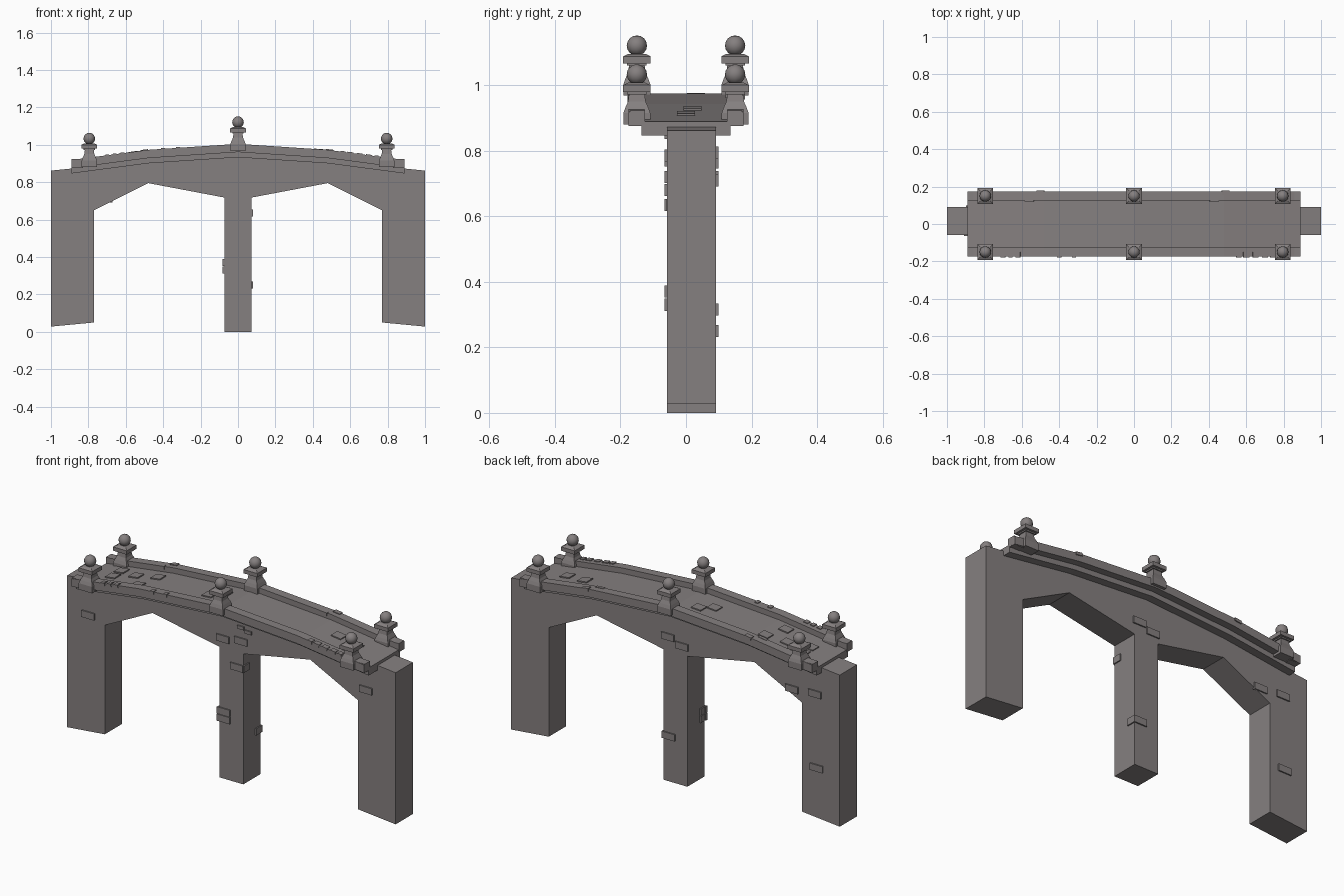
import bpy, bmesh, math, random
from mathutils import Matrix, Vector

if "Cube" in bpy.data.objects:
    bpy.data.objects.remove(bpy.data.objects["Cube"])

random.seed(4)
stone = bpy.data.materials.new("grey stone")
stone.diffuse_color = (0.235, 0.215, 0.215, 1)
stone.use_nodes = True
stone.node_tree.nodes["Principled BSDF"].inputs["Base Color"].default_value = stone.diffuse_color


def finish(bm, name):
    bmesh.ops.recalc_face_normals(bm, faces=bm.faces)
    me = bpy.data.meshes.new(name)
    bm.to_mesh(me)
    bm.free()
    me.materials.append(stone)
    ob = bpy.data.objects.new(name, me)
    bpy.context.collection.objects.link(ob)
    return ob


def prism(name, half, y0, y1):
    """Extrude a left-right mirrored x-z outline from y0 to y1."""
    pts = half + [(-x, z) for x, z in reversed(half) if abs(x) > 1e-6]
    bm = bmesh.new()
    f = bm.faces.new([bm.verts.new((x, y0, z)) for x, z in pts])
    r = bmesh.ops.extrude_face_region(bm, geom=[f])
    verts = [g for g in r["geom"] if isinstance(g, bmesh.types.BMVert)]
    bmesh.ops.translate(bm, verts=verts, vec=(0, y1 - y0, 0))
    return finish(bm, name)


def box(bm, c, s, tilt=0.0):
    m = Matrix.Translation(c) @ Matrix.Rotation(tilt, 4, 'Y') @ Matrix.Diagonal((*s, 1))
    bmesh.ops.create_cube(bm, size=1, matrix=m)


def deck_z(x):
    """Height of the deck surface: two slopes each side of the crown."""
    a = abs(x)
    return 0.975 - 0.067 * a if a < 0.48 else 0.943 - 0.132 * (a - 0.48)


def slope(x):
    return math.copysign(math.atan(0.067 if abs(x) < 0.48 else 0.132), x)


def band(name, lo, hi, y0, y1):
    xs = [0, 0.48, 0.89]
    prism(name, [(x, deck_z(x) + hi) for x in xs] +
          [(x, deck_z(x) + lo) for x in reversed(xs)], y0, y1)


# Arched wall with three piers
Y0, Y1 = -0.058, 0.092
prism("arched_wall", [(0, 0.95), (0.48, 0.92), (0.88, 0.874), (1, 0.862), (1, 0.028),
                      (0.77, 0.05), (0.77, 0.65), (0.48, 0.795), (0.073, 0.718),
                      (0.073, 0)], Y0, Y1)

# Deck slab and parapets
band("deck_slab", -0.042, 0, -0.136, 0.136)
band("front_parapet", -0.014, 0.03, -0.175, -0.126)
band("back_parapet", -0.014, 0.03, 0.126, 0.175)

# Pillars with flared base, square cap and ball
rings = [(0.041, 0), (0.041, 0.035), (0.035, 0.052), (0.027, 0.07), (0.024, 0.092),
         (0.03, 0.092), (0.03, 0.099), (0.042, 0.099), (0.042, 0.12), (0.026, 0.128)]
for side, sy in (("front", -0.15), ("back", 0.15)):
    for place, px, pz in (("left", -0.795, 0.88), ("middle", 0, 0.968), ("right", 0.795, 0.88)):
        bm = bmesh.new()
        prev = None
        for h, z in rings:
            loop = [bm.verts.new((px + a * h, sy + b * h, pz + z))
                    for a, b in ((-1, -1), (1, -1), (1, 1), (-1, 1))]
            if prev:
                for i in range(4):
                    bm.faces.new((prev[i], prev[(i + 1) % 4], loop[(i + 1) % 4], loop[i]))
            else:
                bm.faces.new(loop[::-1])
            prev = loop
        bm.faces.new(prev)
        finish(bm, f"{side}_{place}_pillar")
        bm = bmesh.new()
        bmesh.ops.create_uvsphere(bm, u_segments=12, v_segments=8, radius=0.031,
                                  matrix=Matrix.Translation((px, sy, pz + 0.153)))
        for f in bm.faces:
            f.smooth = True
        finish(bm, f"{side}_{place}_ball")

# End blocks on the parapets
bm = bmesh.new()
for sx in (-1, 1):
    for sy in (-1, 1):
        box(bm, (sx * 0.86, sy * 0.148, 0.9), (0.062, 0.046, 0.046))
finish(bm, "parapet_end_blocks")

# Raised bricks on the wall faces
bm = bmesh.new()
for x, z in ((-0.87, 0.68), (0.82, 0.72), (-0.05, 0.77), (0.06, 0.785), (0.06, 0.86),
             (0.105, 0.845), (0.035, 0.635), (-0.045, 0.37), (-0.045, 0.33)):
    w = 0.04 if z > 0.84 else 0.078
    box(bm, (x, Y0, z), (w, 0.014, 0.018 if z > 0.84 else 0.037))
for x, z in ((0.045, 0.795), (-0.04, 0.765), (-0.71, 0.71), (-0.85, 0.72),
             (-0.86, 0.315), (0.04, 0.25)):
    box(bm, (x, Y1, z), (0.078, 0.014, 0.037))
for x, y, z in ((-0.073, -0.04, 0.37), (-0.073, -0.04, 0.33), (0.073, -0.035, 0.635),
                (0.073, 0.07, 0.25)):
    box(bm, (x, y, z), (0.014, 0.05, 0.037))
finish(bm, "wall_bricks")

# Loose paving stones on the deck
bm = bmesh.new()
for x, y in ((-0.75, 0.06), (-0.75, -0.015), (-0.64, 0.03), (-0.56, -0.07), (-0.1, 0.03),
             (-0.16, -0.02), (-0.52, 0.05), (0.6, 0.02), (0.72, 0.0)):
    box(bm, (x, y, deck_z(x)), (0.058, 0.055, 0.012), slope(x))
finish(bm, "paving_stones")

# Chipped stones along the parapet edges
bm = bmesh.new()
for x in (-0.7, -0.66, -0.62, -0.4, -0.32, 0.56, 0.6, 0.65, 0.7, 0.74):
    box(bm, (x, -0.165, deck_z(x) + 0.026), (random.uniform(0.02, 0.035), 0.028, 0.016), slope(x))
for x in (-0.5, 0.49):
    box(bm, (x, 0.167, deck_z(x) + 0.026), (0.04, 0.026, 0.016), slope(x))
for x in (-0.56, 0.43):
    box(bm, (x, 0.13, deck_z(x) + 0.024), (0.05, 0.018, 0.016), slope(x))
finish(bm, "parapet_chips")
